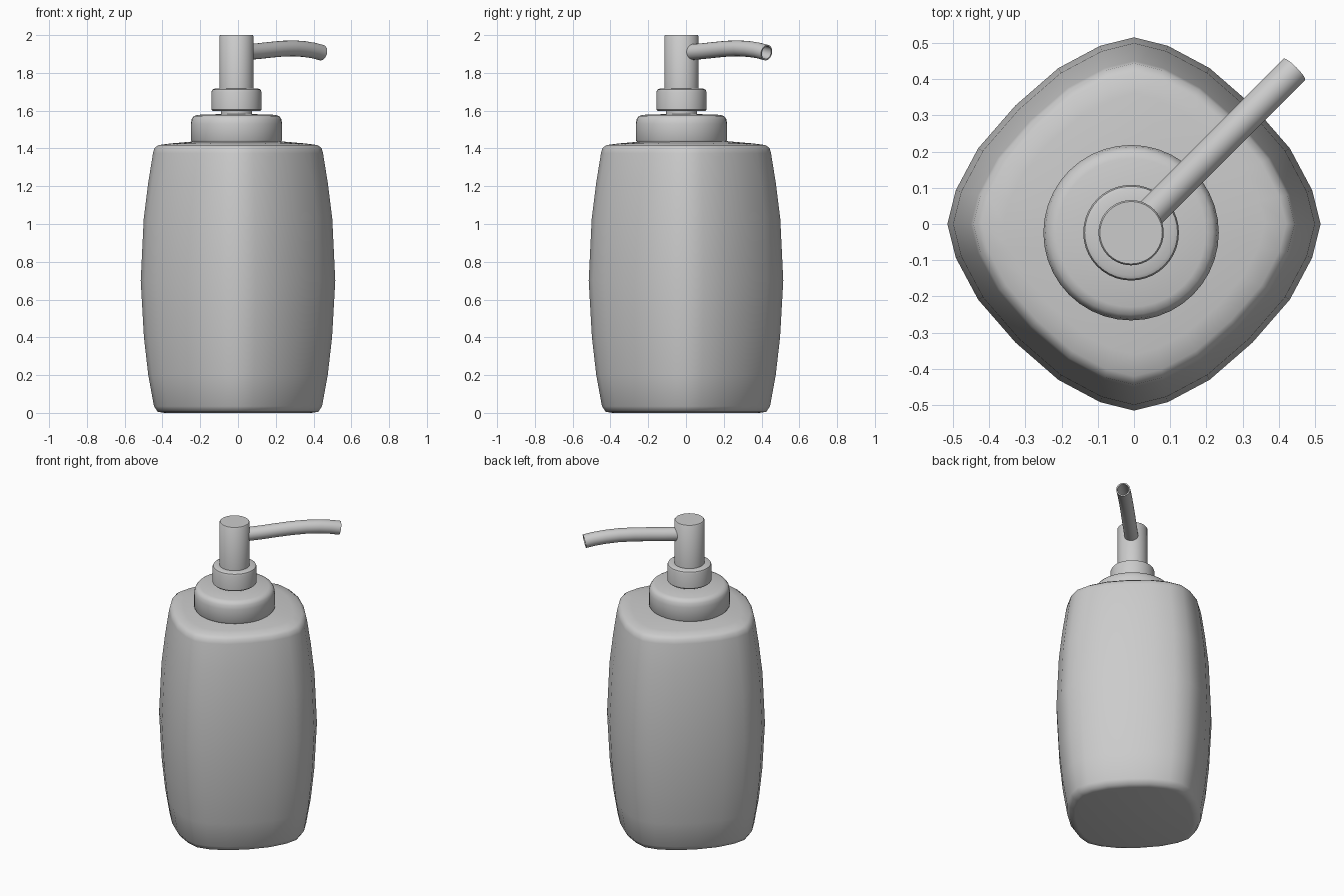
import bpy, bmesh, math
from mathutils import Vector

if "Cube" in bpy.data.objects:
    bpy.data.objects.remove(bpy.data.objects["Cube"])

CX, CY = -0.008, -0.024   # pump axis


def loft(name, rings, cap_start=True, cap_end=True, angle=40):
    """Skin a list of equal-length closed rings."""
    bm = bmesh.new()
    loops = [[bm.verts.new(p) for p in ring] for ring in rings]
    n = len(loops[0])
    for a, b in zip(loops, loops[1:]):
        for i in range(n):
            j = (i + 1) % n
            bm.faces.new((a[i], a[j], b[j], b[i]))
    if cap_start:
        bm.faces.new(loops[0][::-1])
    if cap_end:
        bm.faces.new(loops[-1])
    bmesh.ops.recalc_face_normals(bm, faces=bm.faces[:])
    me = bpy.data.meshes.new(name)
    bm.to_mesh(me)
    bm.free()
    ob = bpy.data.objects.new(name, me)
    bpy.context.collection.objects.link(ob)
    bpy.ops.object.select_all(action='DESELECT')
    ob.select_set(True)
    bpy.context.view_layer.objects.active = ob
    bpy.ops.object.shade_smooth_by_angle(angle=math.radians(angle))
    return ob


def turned(name, profile, sides=40):
    """Lathe a (radius, z) profile round the pump axis."""
    ts = [2 * math.pi * i / sides for i in range(sides)]
    return loft(name, [[(CX + r * math.cos(t), CY + r * math.sin(t), z) for t in ts]
                       for r, z in profile])


# Bottle body: rounded square turned 45 degrees, bulging at mid height
quarter = [(1.0, 0.0), (0.955, 0.18), (0.835, 0.405), (0.635, 0.635),
           (0.405, 0.835), (0.18, 0.955)]
section = []
for k in range(4):
    for x, y in quarter:
        for _ in range(k):
            x, y = -y, x
        section.append((x, y))
body_profile = [(0.39, 0.0), (0.425, 0.006), (0.445, 0.035), (0.475, 0.2), (0.498, 0.4),
                (0.515, 0.7), (0.499, 1.03), (0.475, 1.22), (0.45, 1.375),
                (0.443, 1.402), (0.42, 1.418), (0.36, 1.426), (0.2, 1.44)]
loft("bottle_body", [[(x * s, y * s, z) for x, y in section] for s, z in body_profile], angle=60)

# Pump collar, thin neck, ring and stem
turned("collar", [(0.236, 1.435), (0.242, 1.445), (0.242, 1.53), (0.237, 1.555),
                  (0.226, 1.571), (0.205, 1.578), (0.08, 1.582)])
turned("neck", [(0.083, 1.57), (0.083, 1.62)])
turned("pump_ring", [(0.125, 1.598), (0.132, 1.605), (0.132, 1.70),
                     (0.128, 1.711), (0.118, 1.716), (0.08, 1.717)])
turned("pump_stem", [(0.09, 1.70), (0.09, 1.995), (0.086, 2.0)])

# Spout: gently arched hollow tube pointing along the +x +y diagonal
path = [(0.07, 1.910), (0.16, 1.915), (0.25, 1.922), (0.34, 1.928),
        (0.43, 1.930), (0.51, 1.926), (0.58, 1.918), (0.637, 1.907)]
along = Vector((1, 1, 0)).normalized()
side = Vector((1, -1, 0)).normalized()


def tube_ring(i, r, sides=20):
    a, b = path[max(i - 1, 0)], path[min(i + 1, len(path) - 1)]
    tangent = (along * (b[0] - a[0]) + Vector((0, 0, b[1] - a[1]))).normalized()
    up = side.cross(tangent)
    c = Vector((CX, CY, path[i][1])) + along * path[i][0]
    return [c + r * (math.cos(t) * side + math.sin(t) * up)
            for t in (2 * math.pi * k / sides for k in range(sides))]


n = len(path)
outer = [tube_ring(i, 0.042) for i in range(n)]
inner = [tube_ring(i, 0.034) for i in reversed(range(n))]
loft("spout", outer + inner, cap_start=False, cap_end=True)
